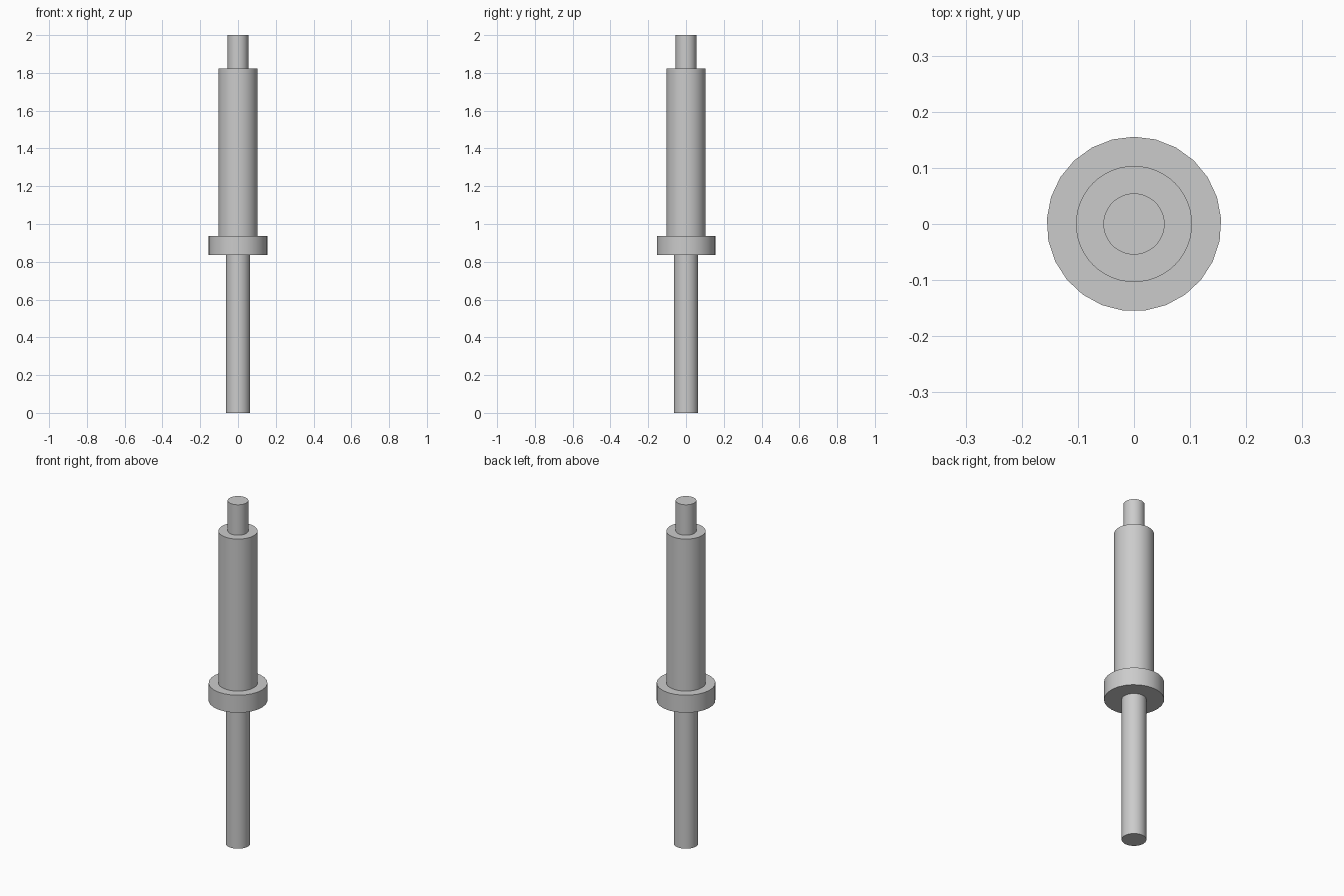
import bpy
from math import pi, radians

if "Cube" in bpy.data.objects:
    bpy.data.objects.remove(bpy.data.objects["Cube"])


def cylinder(name, radius, z0, z1, sides):
    """Capped upright cylinder between two heights, one corner on +y."""
    bpy.ops.mesh.primitive_cylinder_add(
        vertices=sides, radius=radius, depth=z1 - z0,
        location=(0, 0, (z0 + z1) / 2))
    ob = bpy.context.object
    ob.name = name
    bpy.ops.object.shade_smooth_by_angle(angle=radians(30))
    return ob


# lower stem
cylinder("lower_stem", 0.064, 0.0, 0.835, 48)
# collar: visibly 25-sided in plan
cylinder("collar", 0.1555, 0.835, 0.937, 25)
# main barrel
cylinder("barrel", 0.1035, 0.937, 1.823, 48)
# plunger tip
cylinder("plunger_tip", 0.0545, 1.823, 2.0, 48)
